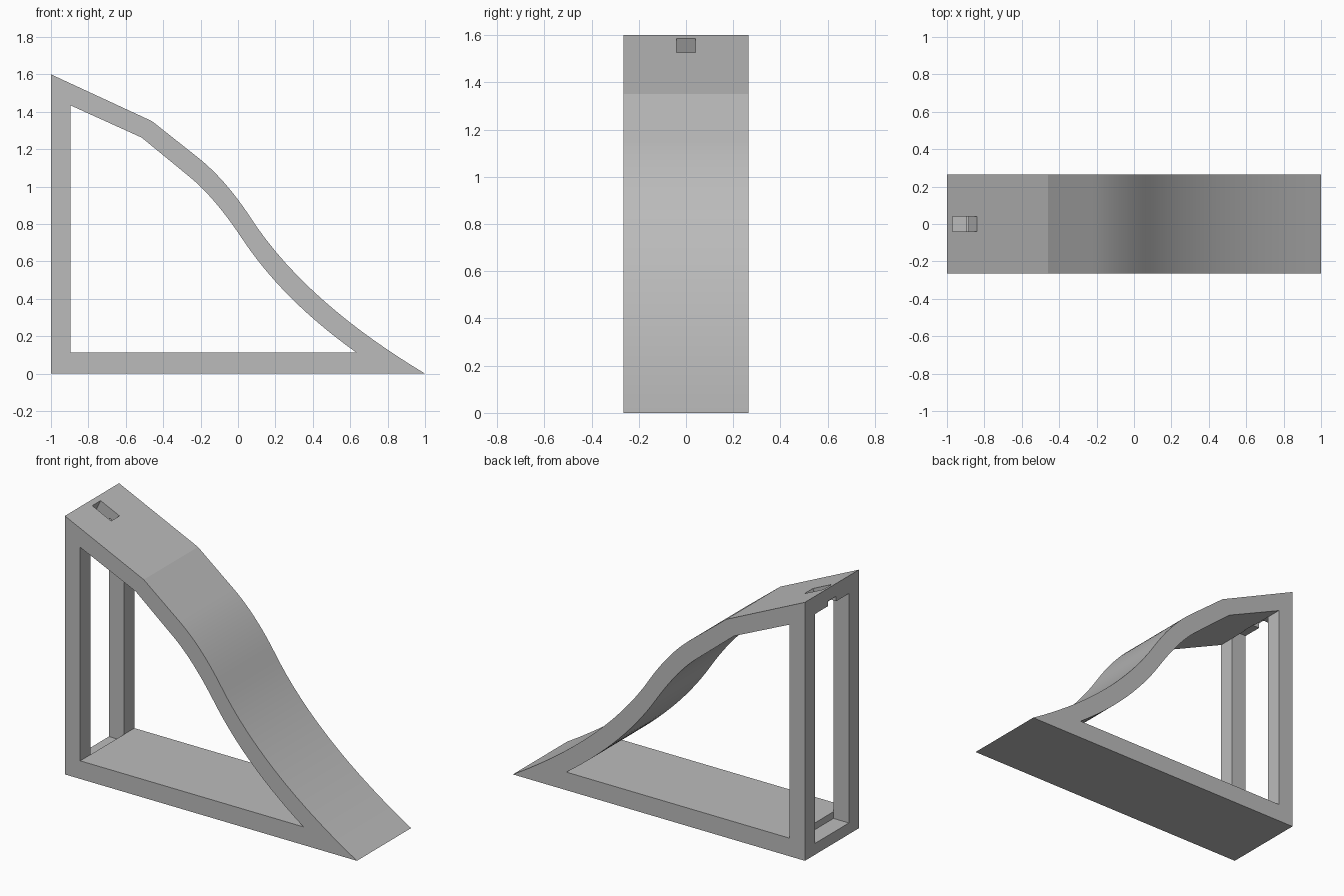
import bpy, bmesh, math
from mathutils import Vector, Matrix

cube = bpy.data.objects.get("Cube")
if cube:
    bpy.data.objects.remove(cube, do_unlink=True)

HALF_DEPTH = 0.265
WALL = -0.895          # inner face of the upright wall

grey = bpy.data.materials.new("plain grey")
grey.use_nodes = True
grey.diffuse_color = (0.5, 0.5, 0.5, 1)
grey.node_tree.nodes["Principled BSDF"].inputs["Base Color"].default_value = (0.5, 0.5, 0.5, 1)


def new_object(name, bm):
    bmesh.ops.recalc_face_normals(bm, faces=bm.faces[:])
    mesh = bpy.data.meshes.new(name)
    bm.to_mesh(mesh)
    bm.free()
    mesh.materials.append(grey)
    ob = bpy.data.objects.new(name, mesh)
    bpy.context.collection.objects.link(ob)
    return ob


def arc(a, b, c, steps=14):
    """Quadratic curve from a to c, pulled towards b."""
    a, b, c = Vector(a), Vector(b), Vector(c)
    return [a * (1 - t) ** 2 + b * 2 * t * (1 - t) + c * t * t
            for t in (i / steps for i in range(steps + 1))]


def prism(name, outline, half):
    """Extrude an x-z outline along y."""
    bm = bmesh.new()
    face = bm.faces.new([bm.verts.new((p[0], -half, p[1])) for p in outline])
    side = bmesh.ops.extrude_face_region(bm, geom=[face])["geom"]
    verts = [v for v in side if isinstance(v, bmesh.types.BMVert)]
    bmesh.ops.translate(bm, vec=(0, 2 * half, 0), verts=verts)
    return new_object(name, bm)


def box(name, centre, size, tilt=0):
    bm = bmesh.new()
    place = Matrix.Translation(centre) @ Matrix.Rotation(tilt, 4, 'Y') @ Matrix.Diagonal((*size, 1))
    bmesh.ops.create_cube(bm, size=1, matrix=place)
    ob = new_object(name, bm)
    ob.hide_render = True
    return ob


def cut(target, cutter):
    mod = target.modifiers.new("cut", 'BOOLEAN')
    mod.operation = 'DIFFERENCE'
    mod.solver = 'EXACT'
    mod.object = cutter
    bpy.context.view_layer.objects.active = target
    bpy.ops.object.modifier_apply(modifier=mod.name)
    bpy.data.objects.remove(cutter, do_unlink=True)


# Outer silhouette: straight launch, convex crest, concave run-out
outer = [(-1, 0), (-1, 1.6), (-0.46, 1.35)]
outer += arc((-0.22, 1.16), (-0.074, 1.046), (0.06, 0.845))
outer += arc((0.06, 0.845), (0.35, 0.39), (1, 0))[1:]

# Inner silhouette of the hollow
inner = [(WALL, 0.112), (WALL, 1.434), (-0.515, 1.262)]
inner += arc((-0.26, 1.053), (-0.127, 0.945), (0.02, 0.725))
inner += arc((0.02, 0.725), (0.239, 0.393), (0.634, 0.112))[1:]

frame = prism("ramp_frame", outer, HALF_DEPTH)
cut(frame, prism("hollow_cutter", inner, HALF_DEPTH + 0.1))

# Tall window through the upright wall, notching the floor and the top slab
cut(frame, box("window_cutter", (WALL - 0.1, 0, 0.78), (0.2, 0.33, 1.42)))

# Small slot square to the sloping top
slope = math.atan2(0.25, 0.54)
cut(frame, box("slot_cutter", (-0.905, 0, 1.556), (0.143, 0.082, 0.27), slope))

# Smooth curves, crisp edges
bpy.ops.object.select_all(action='DESELECT')
frame.select_set(True)
bpy.context.view_layer.objects.active = frame
bpy.ops.object.shade_smooth_by_angle(angle=math.radians(10))
